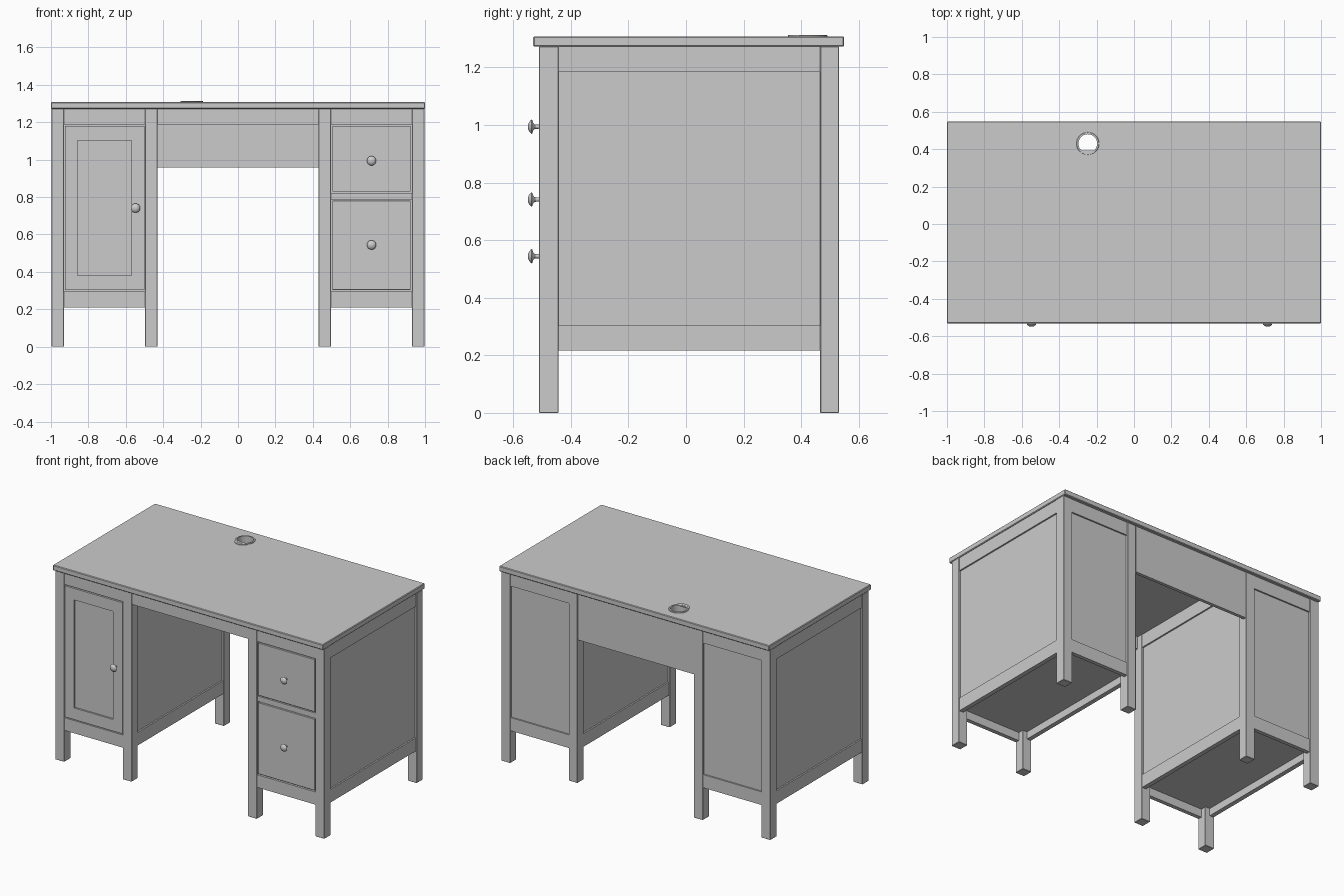
import bpy, bmesh
from math import pi, cos, sin
from mathutils import Matrix

if "Cube" in bpy.data.objects:
    bpy.data.objects.remove(bpy.data.objects["Cube"])

FRONT, BACK, TOP = -0.51, 0.532, 1.272


def finish(bm, name, bevel=0.0, smooth=False):
    bmesh.ops.recalc_face_normals(bm, faces=bm.faces)
    me = bpy.data.meshes.new(name)
    bm.to_mesh(me)
    bm.free()
    ob = bpy.data.objects.new(name, me)
    bpy.context.collection.objects.link(ob)
    if bevel:
        mod = ob.modifiers.new("edge", 'BEVEL')
        mod.width, mod.segments = bevel, 1
    if smooth:
        bpy.ops.object.select_all(action='DESELECT')
        bpy.context.view_layer.objects.active = ob
        ob.select_set(True)
        bpy.ops.object.shade_smooth_by_angle()
    return ob


def box(name, x, y, z, bevel=0.0):
    bm = bmesh.new()
    size = [b - a for a, b in (x, y, z)]
    mid = [(a + b) / 2 for a, b in (x, y, z)]
    bmesh.ops.create_cube(bm, size=1, matrix=Matrix.Translation(mid) @ Matrix.Diagonal((*size, 1)))
    return finish(bm, name, bevel)


def lathe(name, profile, place, closed=False, steps=32):
    bm = bmesh.new()
    vs = [bm.verts.new((r, 0, h)) for r, h in profile]
    pairs = list(zip(vs, vs[1:])) + ([(vs[-1], vs[0])] if closed else [])
    edges = [bm.edges.new(p) for p in pairs]
    bmesh.ops.spin(bm, geom=vs + edges, axis=(0, 0, 1), cent=(0, 0, 0), angle=2 * pi, steps=steps)
    bmesh.ops.remove_doubles(bm, verts=bm.verts, dist=1e-5)
    bm.transform(place)
    return finish(bm, name, smooth=True)


# Table top with a cable hole
top = box("table_top", (-1, 1), (-0.531, 0.549), (TOP, 1.308), 0.004)
GX, GY = -0.247, 0.43
bm = bmesh.new()
bmesh.ops.create_cone(bm, cap_ends=True, segments=32, radius1=0.055, radius2=0.055, depth=0.2,
                      matrix=Matrix.Translation((GX, GY, 1.29)))
cutter = finish(bm, "cable_hole_cutter")
cutter.hide_render = True
cutter.hide_set(True)
cut = top.modifiers.new("cable_hole", 'BOOLEAN')
cut.object, cut.operation, cut.solver = cutter, 'DIFFERENCE', 'EXACT'

# Cable grommet: ring and front flap
lathe("grommet_ring", [(0.05, 1.266), (0.061, 1.266), (0.061, 1.311), (0.059, 1.313), (0.05, 1.313)],
      Matrix.Translation((GX, GY, 0)), closed=True)
bm = bmesh.new()
arc = [bm.verts.new((GX + 0.048 * cos(a), GY - 0.038 + 0.038 * sin(a), 1.307))
       for a in [pi + i * pi / 12 for i in range(13)]]
face = bm.faces.new(arc)
ext = bmesh.ops.extrude_face_region(bm, geom=[face])
bmesh.ops.translate(bm, vec=(0, 0, 0.005), verts=[v for v in ext["geom"] if isinstance(v, bmesh.types.BMVert)])
finish(bm, "grommet_flap")

# Pedestals: legs, rails, panels and floor
LEG_Y = {"front": (FRONT, -0.443), "back": (0.466, BACK)}
for side, s in (("left", -1), ("right", 1)):
    def mx(a, b):
        return tuple(sorted((s * a, s * b)))

    for row, y in LEG_Y.items():
        box(f"{side}_outer_{row}_leg", mx(0.93, 0.997), y, (0, TOP), 0.002)
        box(f"{side}_inner_{row}_leg", mx(0.431, 0.497), y, (0, TOP), 0.002)

    # side walls, outer and inner
    span = (-0.443, 0.466)
    for wall, face_x, d in (("outer", 0.993, -1), ("inner", 0.435, 1)):
        rail_x = mx(face_x, face_x + d * 0.03)
        box(f"{side}_{wall}_top_rail", rail_x, span, (1.184, TOP))
        box(f"{side}_{wall}_bottom_rail", rail_x, span, (0.216, 0.304))
        box(f"{side}_{wall}_panel", mx(face_x + d * 0.01, face_x + d * 0.024), span, (0.29, 1.2))

    # front rails and back wall
    inner = mx(0.497, 0.93)
    box(f"{side}_front_top_rail", inner, (FRONT + 0.003, FRONT + 0.03), (1.187, TOP))
    box(f"{side}_front_bottom_rail", inner, (FRONT + 0.003, FRONT + 0.03), (0.21, 0.295))
    box(f"{side}_back_top_rail", inner, (BACK - 0.03, BACK - 0.004), (1.184, TOP))
    box(f"{side}_back_bottom_rail", inner, (BACK - 0.03, BACK - 0.004), (0.216, 0.304))
    box(f"{side}_back_panel", inner, (BACK - 0.028, BACK - 0.014), (0.29, 1.2))
    box(f"{side}_floor", mx(0.46, 0.97), (FRONT + 0.025, BACK - 0.025), (0.265, 0.285))

# Knee space: front apron and modesty panel
box("front_apron", (-0.431, 0.431), (FRONT + 0.003, FRONT + 0.03), (1.187, TOP))
box("modesty_panel", (-0.431, 0.431), (BACK - 0.026, BACK - 0.004), (0.957, TOP))

# Framed door on the left
DY = (FRONT + 0.002, FRONT + 0.028)
box("door_outer_stile", (-0.926, -0.858), DY, (0.302, 1.18))
box("door_inner_stile", (-0.57, -0.501), DY, (0.302, 1.18))
box("door_top_rail", (-0.858, -0.57), DY, (1.103, 1.18))
box("door_bottom_rail", (-0.858, -0.57), DY, (0.302, 0.38))
box("door_panel", (-0.87, -0.56), (FRONT + 0.014, FRONT + 0.024), (0.36, 1.12))

# Drawers on the right with a divider rail
box("upper_drawer_front", (0.504, 0.923), DY, (0.829, 1.181), 0.002)
box("lower_drawer_front", (0.504, 0.923), DY, (0.303, 0.782), 0.002)
box("drawer_divider", (0.497, 0.93), (FRONT + 0.006, FRONT + 0.03), (0.786, 0.821))

# Turned knobs, axis pointing to the front
knob = [(0, 0.041), (0.008, 0.0405), (0.016, 0.037), (0.023, 0.031), (0.025, 0.028), (0.023, 0.026),
        (0.012, 0.022), (0.008, 0.017), (0.007, 0.0), (0, 0)]
for name, x, z in (("door_knob", -0.548, 0.741), ("upper_drawer_knob", 0.714, 0.994),
                   ("lower_drawer_knob", 0.714, 0.544)):
    lathe(name, knob, Matrix.Translation((x, FRONT + 0.002, z)) @ Matrix.Rotation(pi / 2, 4, 'X'), steps=24)
